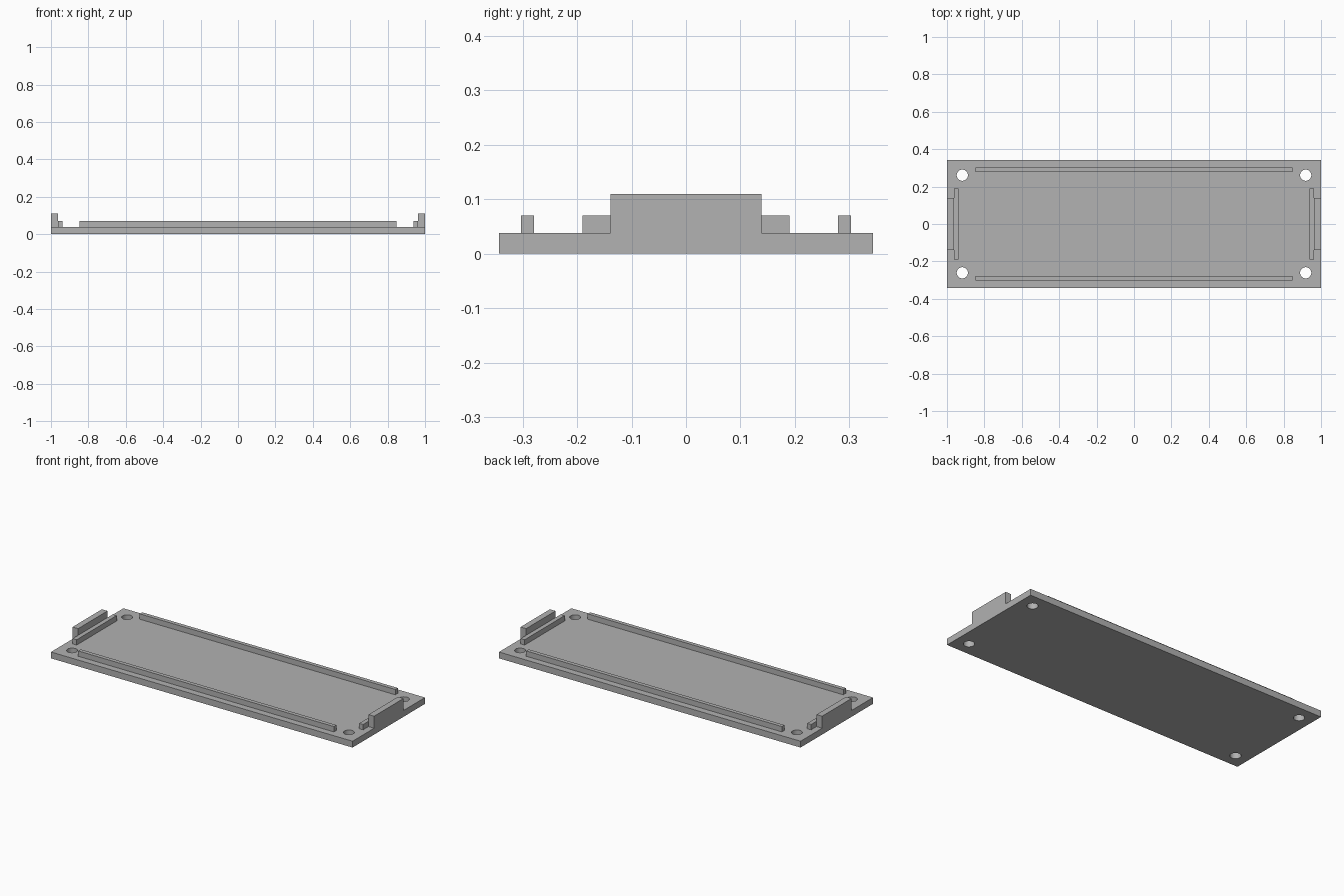
import bpy
import math

cube = bpy.data.objects.get("Cube")
if cube:
    bpy.data.objects.remove(cube, do_unlink=True)

# Single grey colour
GREY = (0.445, 0.445, 0.445, 1.0)
grey = bpy.data.materials.new("plain grey")
grey.use_nodes = True
grey.diffuse_color = GREY
grey.node_tree.nodes["Principled BSDF"].inputs["Base Color"].default_value = GREY

HALF_DEPTH = 0.343
PLATE_TOP = 0.038
RAIL_TOP = 0.07
TAB_TOP = 0.11
TAB_INNER = 0.963


def box(name, x, y, z):
    """Box from (min, max) ranges along each axis."""
    spans = (x, y, z)
    bpy.ops.mesh.primitive_cube_add(size=1, location=[sum(s) / 2 for s in spans])
    obj = bpy.context.object
    obj.name = name
    obj.scale = [s[1] - s[0] for s in spans]
    bpy.ops.object.transform_apply(location=False, rotation=False, scale=True)
    obj.data.materials.append(grey)
    return obj


# Base plate
plate = box("base_plate", (-1, 1), (-HALF_DEPTH, HALF_DEPTH), (0, PLATE_TOP))

# Screw holes in the four corners
for sx in (-1, 1):
    for sy in (-1, 1):
        bpy.ops.mesh.primitive_cylinder_add(
            vertices=48, radius=0.03, depth=0.2, location=(sx * 0.918, sy * 0.261, 0))
        cutter = bpy.context.object
        cutter.name = "screw_hole_cutter"
        cutter.data.materials.append(grey)
        cut = plate.modifiers.new("screw_hole", "BOOLEAN")
        cut.operation = "DIFFERENCE"
        cut.solver = "EXACT"
        cut.object = cutter
        # Apply the cut, then drop the helper
        bpy.ops.object.select_all(action="DESELECT")
        bpy.context.view_layer.objects.active = plate
        plate.select_set(True)
        bpy.ops.object.modifier_apply(modifier=cut.name)
        bpy.data.objects.remove(cutter, do_unlink=True)

bpy.ops.object.shade_smooth_by_angle(angle=math.radians(30))

# Long rails at the front and back
for label, s in (("front", -1), ("back", 1)):
    box(label + "_rail", (-0.848, 0.848), sorted((s * 0.279, s * 0.303)),
        (PLATE_TOP, RAIL_TOP))

# Short rails and taller end tabs at the left and right
for label, s in (("right", -1), ("left", 1)):
    box(label + "_end_rail", sorted((s * 0.937, s * TAB_INNER)), (-0.19, 0.19),
        (PLATE_TOP, RAIL_TOP))
    box(label + "_end_tab", sorted((s * TAB_INNER, s)), (-0.139, 0.139),
        (PLATE_TOP, TAB_TOP))
